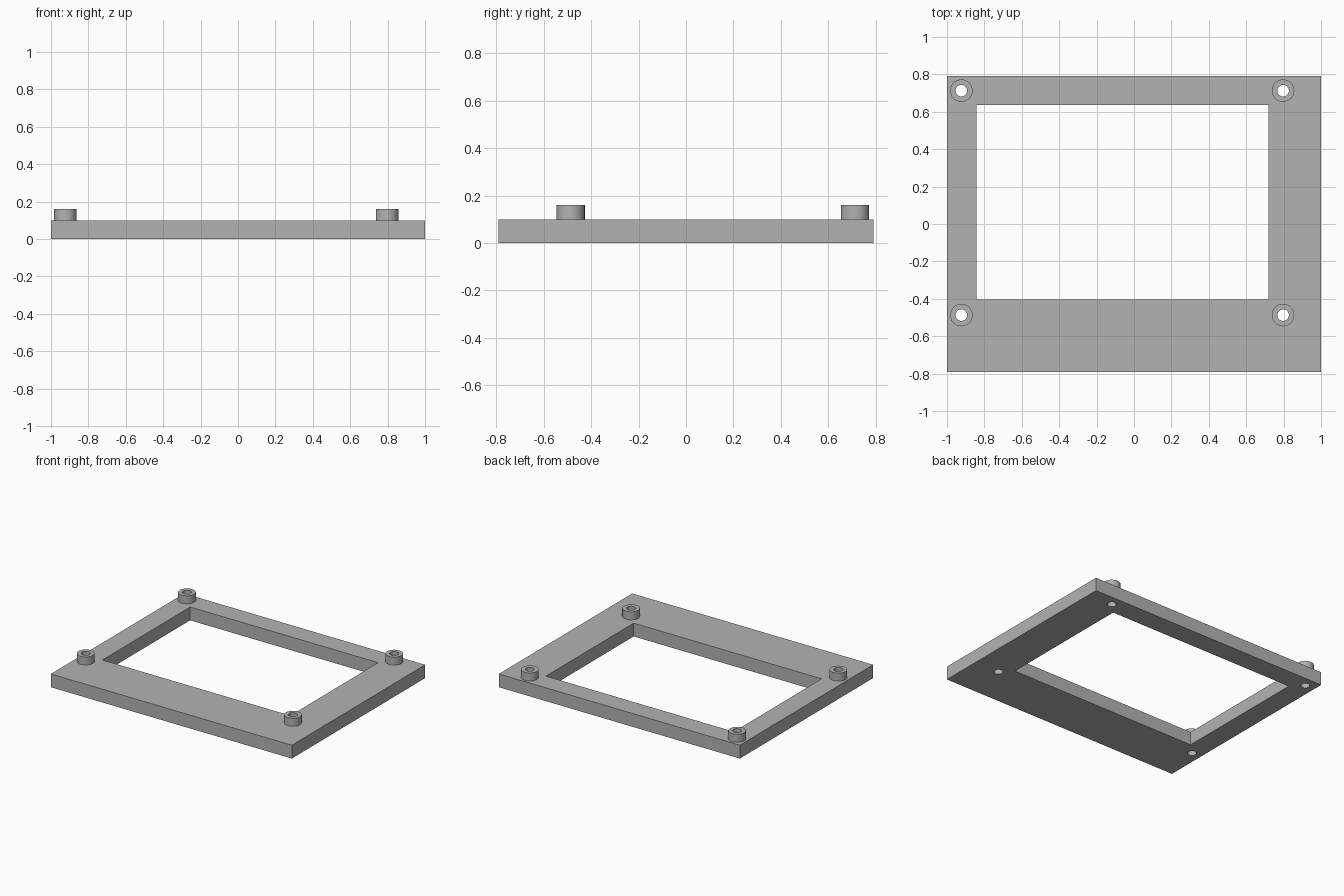
import bpy, bmesh, math

cube = bpy.data.objects.get("Cube")
if cube:
    bpy.data.objects.remove(cube, do_unlink=True)

grey = bpy.data.materials.new("mid grey")
grey.use_nodes = True
colour = (0.45, 0.45, 0.45, 1)
grey.diffuse_color = colour
grey.node_tree.nodes["Principled BSDF"].inputs["Base Color"].default_value = colour


def rectangle(x0, x1, y0, y1):
    return [(x0, y0), (x1, y0), (x1, y1), (x0, y1)]


def circle(cx, cy, r, n=32):
    angles = [2 * math.pi * i / n for i in range(n)]
    return [(cx + r * math.cos(a), cy + r * math.sin(a)) for a in angles]


def extruded(name, outlines, z0, z1):
    """Extrude nested outlines; inner ones become through holes."""
    curve = bpy.data.curves.new(name, "CURVE")
    curve.dimensions = "2D"
    curve.fill_mode = "BOTH"
    curve.extrude = (z1 - z0) / 2
    for points in outlines:
        spline = curve.splines.new("POLY")
        spline.points.add(len(points) - 1)
        for p, (x, y) in zip(spline.points, points):
            p.co = (x, y, 0, 1)
        spline.use_cyclic_u = True
    obj = bpy.data.objects.new(name, curve)
    bpy.context.collection.objects.link(obj)
    bpy.ops.object.select_all(action="DESELECT")
    obj.select_set(True)
    bpy.context.view_layer.objects.active = obj
    bpy.ops.object.convert(target="MESH")
    obj = bpy.context.view_layer.objects.active

    # Weld caps to walls and set the height
    bm = bmesh.new()
    bm.from_mesh(obj.data)
    bmesh.ops.remove_doubles(bm, verts=bm.verts, dist=0.0001)
    bmesh.ops.recalc_face_normals(bm, faces=bm.faces)
    bmesh.ops.translate(bm, verts=bm.verts, vec=(0, 0, (z0 + z1) / 2))
    bm.to_mesh(obj.data)
    bm.free()
    obj.data.materials.clear()
    obj.data.materials.append(grey)
    bpy.ops.object.shade_smooth_by_angle(angle=math.radians(30))
    return obj


PLATE_TOP, BOSS_TOP = 0.10, 0.16
HOLE_R, BOSS_R = 0.031, 0.06
mounts = {
    "front_right": (-0.923, -0.487),
    "front_left": (0.797, -0.487),
    "back_right": (-0.923, 0.713),
    "back_left": (0.797, 0.713),
}

# Frame plate with offset window and four screw holes
holes = [circle(x, y, HOLE_R) for x, y in mounts.values()]
extruded("frame_plate",
         [rectangle(-1, 1, -0.79, 0.79), rectangle(-0.842, 0.718, -0.405, 0.635)] + holes,
         0, PLATE_TOP)

# Hollow standoffs above the screw holes
for place, (x, y) in mounts.items():
    extruded("standoff_" + place, [circle(x, y, BOSS_R), circle(x, y, HOLE_R)],
             PLATE_TOP, BOSS_TOP)
